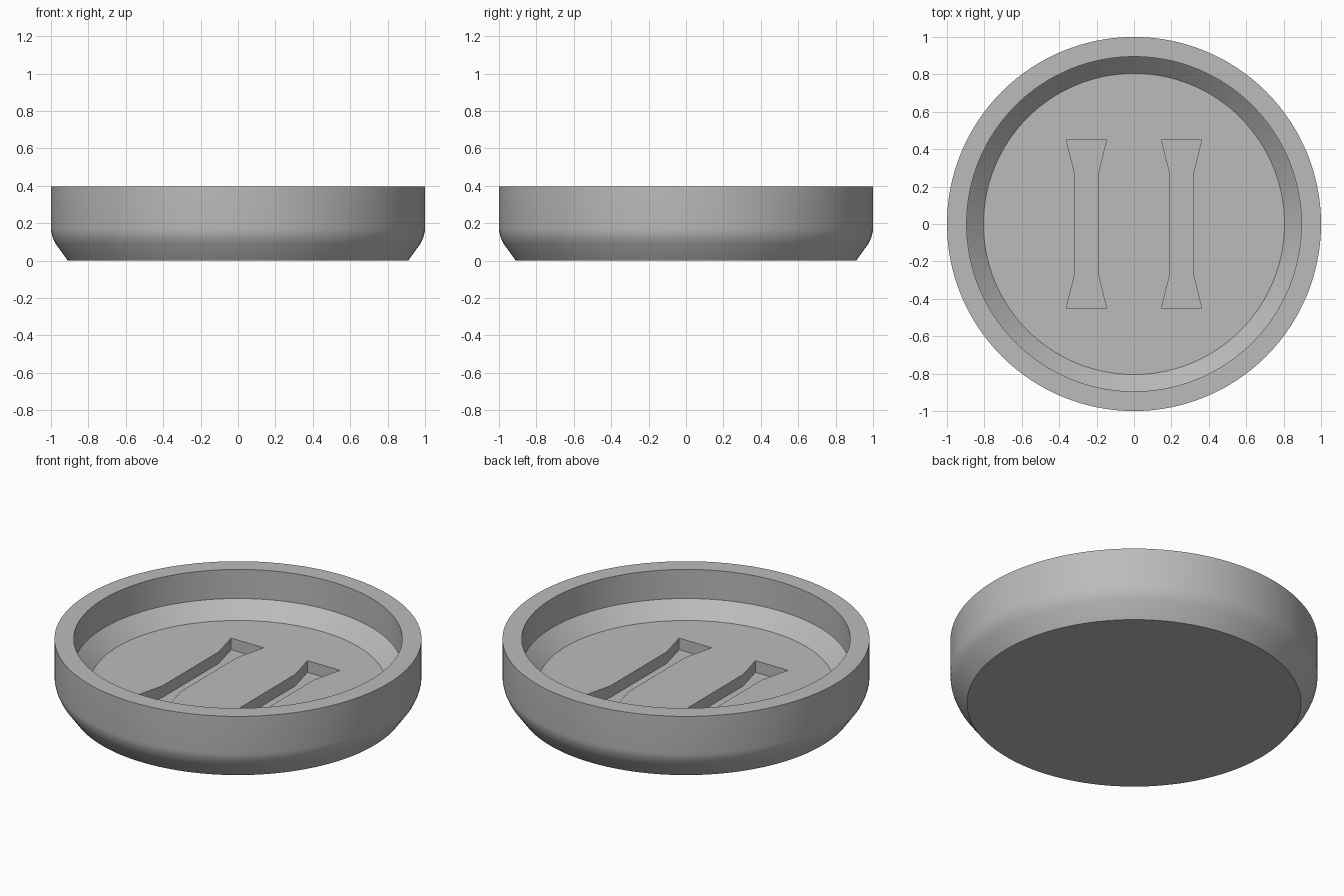
import bpy, bmesh, math

if "Cube" in bpy.data.objects:
    bpy.data.objects.remove(bpy.data.objects["Cube"])

SEGMENTS = 128


def make_object(name, bm):
    bmesh.ops.recalc_face_normals(bm, faces=bm.faces)
    mesh = bpy.data.meshes.new(name)
    bm.to_mesh(mesh)
    bm.free()
    ob = bpy.data.objects.new(name, mesh)
    bpy.context.collection.objects.link(ob)
    return ob


grey = bpy.data.materials.new("plain grey")
grey.diffuse_color = (0.5, 0.5, 0.5, 1)
grey.use_nodes = True
grey.node_tree.nodes["Principled BSDF"].inputs["Base Color"].default_value = grey.diffuse_color

# Round dish: one lathed profile (radius, height), capped at both ends
profile = [(0.91, 0), (0.975, 0.09), (0.985, 0.11), (0.993, 0.13), (0.998, 0.15),
           (1, 0.17), (1, 0.395), (0.895, 0.395), (0.895, 0.22), (0.805, 0.13)]
bm = bmesh.new()
rings = []
for r, z in profile:
    rings.append([bm.verts.new((r * math.cos(a), r * math.sin(a), z))
                  for a in (2 * math.pi * i / SEGMENTS for i in range(SEGMENTS))])
for low, high in zip(rings, rings[1:]):
    for i in range(SEGMENTS):
        j = (i + 1) % SEGMENTS
        bm.faces.new((low[i], low[j], high[j], high[i]))
bm.faces.new(rings[0])
bm.faces.new(rings[-1])
dish = make_object("dish", bm)
dish.data.materials.append(grey)

# Two waisted slots sunk into the floor
half = [(0.108, -0.452), (0.062, -0.268), (0.062, 0.268), (0.108, 0.452)]
outline = half + [(-x, y) for x, y in reversed(half)]
bm = bmesh.new()
for cx in (-0.254, 0.254):
    face = bm.faces.new([bm.verts.new((cx + x, y, 0.06)) for x, y in outline])
    top = bmesh.ops.extrude_face_region(bm, geom=[face])["geom"]
    bmesh.ops.translate(bm, vec=(0, 0, 0.2),
                        verts=[v for v in top if isinstance(v, bmesh.types.BMVert)])
cutter = make_object("slot_cutter", bm)
cutter.data.materials.append(grey)
cutter.hide_render = True

cut = dish.modifiers.new("slots", 'BOOLEAN')
cut.operation = 'DIFFERENCE'
cut.solver = 'EXACT'
cut.object = cutter

# Apply the cut, then smooth the round walls and keep the edges sharp
bpy.context.view_layer.objects.active = dish
dish.select_set(True)
bpy.ops.object.modifier_apply(modifier=cut.name)
bpy.data.objects.remove(cutter)
bpy.ops.object.shade_smooth_by_angle(angle=math.radians(30))
